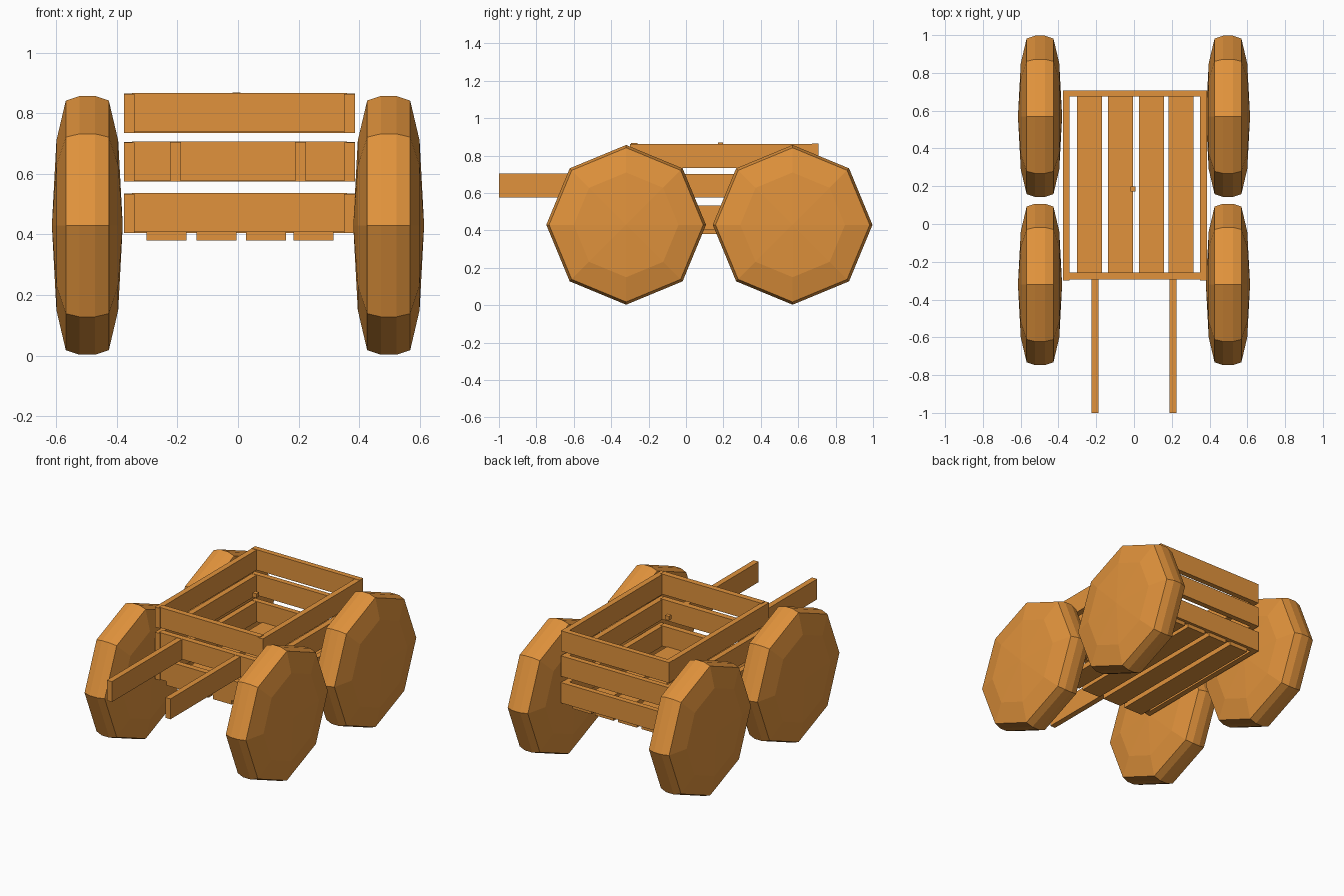
import bpy, bmesh
from math import sin, cos, pi

if "Cube" in bpy.data.objects:
    bpy.data.objects.remove(bpy.data.objects["Cube"])

wood = bpy.data.materials.new("wood")
wood.diffuse_color = (0.75, 0.29, 0.045, 1)
wood.use_nodes = True
wood.node_tree.nodes["Principled BSDF"].inputs["Base Color"].default_value = wood.diffuse_color


def add_mesh(name, bm):
    bmesh.ops.recalc_face_normals(bm, faces=bm.faces)
    me = bpy.data.meshes.new(name)
    bm.to_mesh(me)
    bm.free()
    me.materials.append(wood)
    ob = bpy.data.objects.new(name, me)
    bpy.context.collection.objects.link(ob)
    return ob


def board(name, x, y, z):
    """Box between (min, max) pairs."""
    bm = bmesh.new()
    bmesh.ops.create_cube(bm, size=1)
    for v in bm.verts:
        v.co = [(a + b) / 2 + c * (b - a) for (a, b), c in zip((x, y, z), v.co)]
    return add_mesh(name, bm)


def wheel(name, cx, cy, cz=0.43, sides=8):
    """Domed eight-sided wheel: rings of (offset along axle, radius)."""
    half = [(0.026, 0.427), (0.071, 0.412), (0.102, 0.28)]
    profile = [(-h, r) for h, r in reversed(half)] + half
    bm = bmesh.new()
    rings = [[bm.verts.new((cx + h, cy + r * sin(2 * pi * i / sides),
                            cz + r * cos(2 * pi * i / sides)))
              for i in range(sides)] for h, r in profile]
    for a, b in zip(rings, rings[1:]):
        for i in range(sides):
            j = (i + 1) % sides
            bm.faces.new((a[i], a[j], b[j], b[i]))
    for ring, h in ((rings[0], -0.117), (rings[-1], 0.117)):
        hub = bm.verts.new((cx + h, cy, cz))
        for i in range(sides):
            bm.faces.new((ring[i], ring[(i + 1) % sides], hub))
    return add_mesh(name, bm)


# Four wheels
for side, cx in (("left", -0.4975), ("right", 0.4975)):
    for end, cy in (("front", -0.32), ("back", 0.57)):
        wheel(f"{end}_{side}_wheel", cx, cy)

# Slatted box walls, three boards high
for i, z in enumerate((0.405, 0.575, 0.735)):
    board(f"left_wall_board_{i}", (-0.376, -0.341), (-0.3, 0.68), (z, z + 0.128))
    board(f"right_wall_board_{i}", (0.35, 0.386), (-0.3, 0.68), (z, z + 0.128))
    board(f"front_wall_board_{i}", (-0.35, 0.36), (-0.295, -0.258), (z + 0.003, z + 0.132))
    board(f"back_wall_board_{i}", (-0.376, 0.386), (0.674, 0.708), (z, z + 0.13))

# Floor slats
for i, x in enumerate((-0.302, -0.137, 0.026, 0.183)):
    board(f"floor_slat_{i}", (x, x + 0.132), (-0.29, 0.69), (0.38, 0.413))

# Two pull shafts
for side, x in (("left", -0.206), ("right", 0.206)):
    board(f"{side}_shaft", (x - 0.018, x + 0.018), (-1.0, -0.29), (0.575, 0.705))

# Small loose block
board("small_block", (-0.018, 0.009), (0.172, 0.199), (0.842, 0.869))
